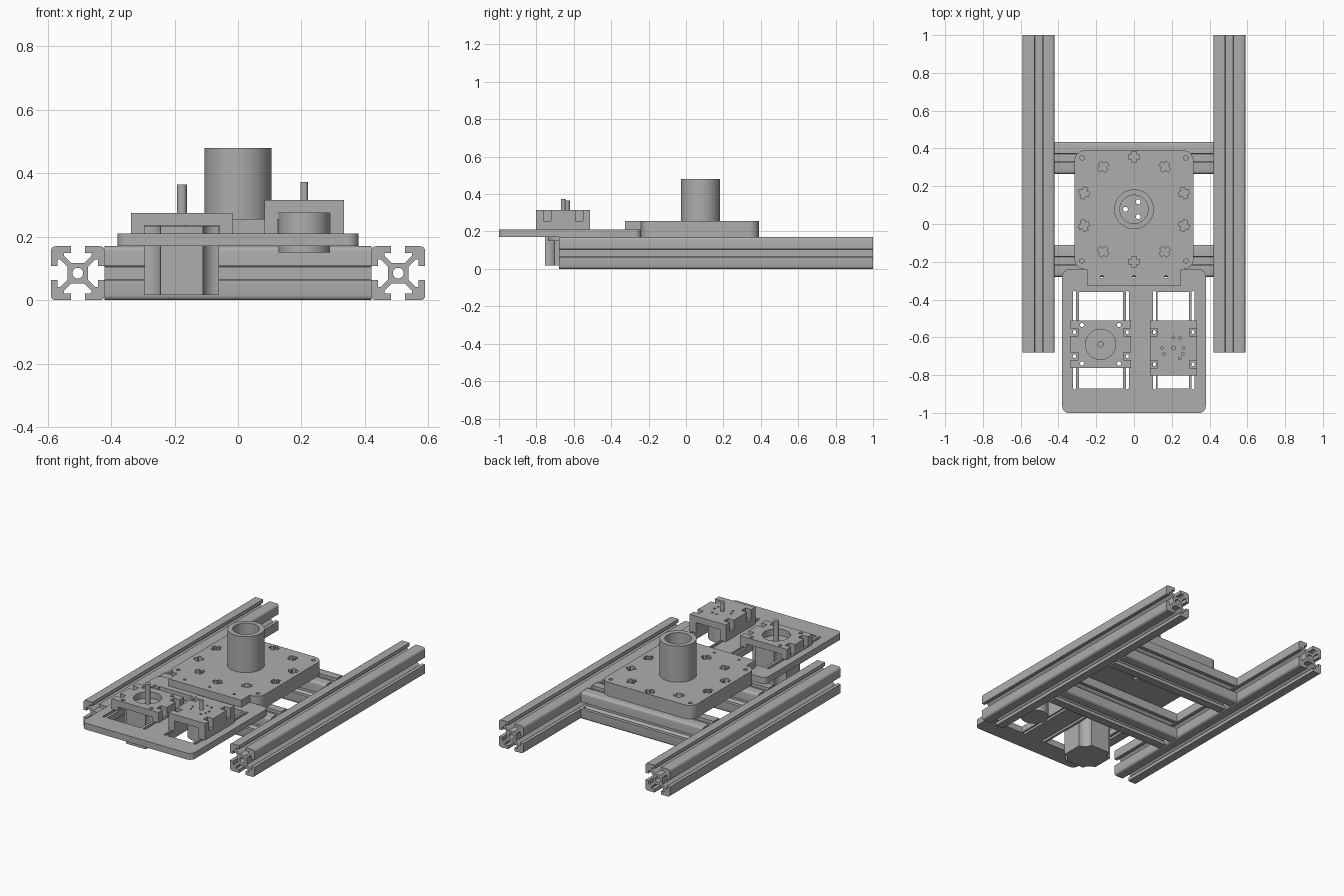
import bpy, bmesh, math
from mathutils import Matrix, Vector

cube = bpy.data.objects.get("Cube")
if cube:
    bpy.data.objects.remove(cube, do_unlink=True)

GREY = (0.42, 0.42, 0.42, 1)
metal = bpy.data.materials.new("plain grey metal")
metal.diffuse_color = GREY
metal.use_nodes = True
metal.node_tree.nodes["Principled BSDF"].inputs["Base Color"].default_value = GREY


def circle(x, y, r, n=24):
    return [(x + r * math.cos(2 * math.pi * i / n), y + r * math.sin(2 * math.pi * i / n)) for i in range(n)]


def rect(x0, x1, y0, y1, r=0.0, concave=False):
    """Rectangle outline with optional rounded or scooped corners."""
    if not r:
        return [(x0, y0), (x1, y0), (x1, y1), (x0, y1)]
    pts = []
    for k, (cx, cy, sx, sy) in enumerate([(x1, y1, 1, 1), (x0, y1, -1, 1), (x0, y0, -1, -1), (x1, y0, 1, -1)]):
        for i in range(9):
            a = math.pi / 2 * (k + i / 8)
            if concave:
                a = math.pi / 2 * (k + 3 - i / 8)
                pts.append((cx + r * math.cos(a), cy + r * math.sin(a)))
            else:
                pts.append((cx - sx * r + r * math.cos(a), cy - sy * r + r * math.sin(a)))
    return pts


def prism(name, outline, z0, z1, holes=(), matrix=None):
    """Extrude an outline with holes from z0 to z1."""
    bm = bmesh.new()
    for loop in [outline, *holes]:
        vs = [bm.verts.new((x, y, z0)) for x, y in loop]
        for a, b in zip(vs, vs[1:] + vs[:1]):
            bm.edges.new((a, b))
    bmesh.ops.triangle_fill(bm, use_beauty=True, use_dissolve=False, edges=bm.edges[:], normal=(0, 0, 1))
    top = bmesh.ops.extrude_face_region(bm, geom=bm.faces[:])["geom"]
    bmesh.ops.translate(bm, vec=(0, 0, z1 - z0), verts=[g for g in top if isinstance(g, bmesh.types.BMVert)])
    if matrix:
        bm.transform(matrix)
    bmesh.ops.recalc_face_normals(bm, faces=bm.faces[:])
    mesh = bpy.data.meshes.new(name)
    bm.to_mesh(mesh)
    bm.free()
    mesh.materials.append(metal)
    obj = bpy.data.objects.new(name, mesh)
    bpy.context.collection.objects.link(obj)
    return obj


def activate(obj):
    bpy.ops.object.select_all(action='DESELECT')
    obj.select_set(True)
    bpy.context.view_layer.objects.active = obj


def cut(obj, cutters):
    """Subtract each cutter, then discard it."""
    for c in cutters:
        c.hide_render = True
        mod = obj.modifiers.new("cut", 'BOOLEAN')
        mod.operation, mod.solver, mod.object = 'DIFFERENCE', 'EXACT', c
        activate(obj)
        bpy.ops.object.modifier_apply(modifier=mod.name)
        bpy.data.objects.remove(c, do_unlink=True)


# Slotted extrusion section: one quarter, turned four times
H = 0.085
arc = [(H - 0.015 + 0.015 * math.cos(a), H - 0.015 + 0.015 * math.sin(a))
       for a in (math.pi / 8 * i for i in range(5))]
half = [(0.032, 0.02), (0.055, 0.043), (0.064, 0.043), (0.064, 0.022), (H, 0.022)]
quarter = half + arc + [(y, x) for x, y in reversed(half)]
section = []
for k in range(4):
    c, s = [(1, 0), (0, 1), (-1, 0), (0, -1)][k]
    section += [(x * c - y * s, x * s + y * c) for x, y in quarter]
bore = circle(0, 0, 0.017)

along_y = Matrix(((1, 0, 0), (0, 0, 1), (0, 1, 0))).to_4x4()
along_x = Matrix(((0, 0, 1), (1, 0, 0), (0, 1, 0))).to_4x4()
for side, x in (("left", 0.505), ("right", -0.505)):
    prism(side + "_rail", section, -0.68, 1.0, [bore], Matrix.Translation((x, 0, H)) @ along_y)
for end, y in (("front", -0.195), ("back", 0.35)):
    prism(end + "_crossbar", section, -0.42, 0.42, [bore], Matrix.Translation((0, y, H)) @ along_x)

# Main plate with corner holes and a ring of cross-shaped pockets
HUB_Y = 0.078
corners = [circle(sx * 0.275, y, 0.012, 16) for sx in (-1, 1) for y in (0.35, -0.195)]
main_plate = prism("main_plate", rect(-0.315, 0.315, -0.24, 0.39, 0.055), 0.17, 0.255, corners)
L, S, W = 0.03, 0.028, 0.012
cross = [(L, -W), (L, W), (W, W), (W, S), (-W, S), (-W, W),
         (-L, W), (-L, -W), (-W, -W), (-W, -S), (W, -S), (W, -W)]
pockets = []
for i in range(10):
    turn = Matrix.Translation((0, HUB_Y, 0)) @ Matrix.Rotation(i * math.pi / 5, 4, 'Z') @ Matrix.Translation((0, 0.278, 0))
    pockets.append(prism("pocket_cutter", cross, 0.2, 0.3, matrix=turn))
cut(main_plate, pockets)

# Tab joining the two plates
screw_holes = [circle(x, -0.28, 0.008, 12) for x in (-0.17, 0, 0.17)]
prism("joining_tab", rect(-0.25, 0.25, -0.325, -0.23), 0.21, 0.255, screw_holes)

# Central tube, with three bolt holes in its floor
prism("centre_tube", circle(0, HUB_Y, 0.105, 64), 0.255, 0.48, [circle(0, HUB_Y, 0.075, 64)])
cut(main_plate, [prism("bolt_cutter", circle(0.045 * math.cos(a), HUB_Y + 0.045 * math.sin(a), 0.013, 16), 0.1, 0.3)
                 for a in (math.pi, math.pi / 3, -math.pi / 3)])

# Front plate with motor windows and adjustment slots
openings = [rect(a, b, -0.872, -0.36) for a, b in ((-0.29, -0.058), (0.125, 0.29))]
openings += [rect(a, a + 0.016, -0.875, -0.355, 0.0075) for a in (-0.323, -0.043, 0.1, 0.305)]
prism("front_plate", rect(-0.38, 0.38, -1.0, -0.24, 0.035), 0.17, 0.21, openings + screw_holes)


def bracket(name, x0, x1, y0, y1, top, roof, channel, holes, notch_y):
    """Motor bracket: channel block with screw notches at both sides."""
    block = prism(name, rect(x0, x1, y0, y1), 0.21, top, holes)
    cutters = [prism("channel_cutter", rect(*channel, y0 - 0.05, y1 + 0.05), 0.15, roof)]
    for y in notch_y:
        for a, b, hx in ((x0 - 0.02, x0 + 0.04, x0 + 0.022), (x1 - 0.04, x1 + 0.02, x1 - 0.022)):
            cutters.append(prism("notch_cutter", rect(a, b, y - 0.02, y + 0.02), top - 0.06, top + 0.05))
            cutters.append(prism("screw_cutter", circle(hx, y, 0.01, 16), 0.15, top))
    cut(block, cutters)


# Large motor and its bracket
MX, MY = -0.177, -0.637
holes = [circle(MX, MY, 0.08, 48)]
holes += [circle(MX + sx * 0.098, MY + sy * 0.102, 0.011, 16) for sx in (-1, 1) for sy in (-1, 1)]
bracket("large_motor_bracket", -0.337, -0.015, -0.762, -0.512, 0.275, 0.235,
        (-0.295, -0.059), holes, (-0.572, -0.7))
prism("large_motor_body", rect(MX - 0.117, MX + 0.117, MY - 0.117, MY + 0.117, 0.05, True), 0.017, 0.233)
prism("large_motor_shaft", circle(MX, MY, 0.016), 0.23, 0.365)

# Small motor and its bracket
SX, SY = 0.209, -0.657
offsets = [(0, 0.057), (0.033, 0.052), (-0.06, 0), (0.053, 0), (-0.052, -0.03), (0.033, -0.055), (0.05, -0.03)]
bracket("small_motor_bracket", 0.084, 0.334, -0.802, -0.512, 0.315, 0.275, (0.125, 0.29),
        [circle(SX + dx, SY + dy, 0.007, 12) for dx, dy in offsets], (-0.572, -0.742))
prism("small_motor_body", circle(SX, SY, 0.081, 48), 0.15, 0.274)
prism("small_motor_shaft", circle(SX, SY, 0.012), 0.27, 0.373)

# Smooth the curved walls, keep edges crisp
for obj in [o for o in bpy.context.collection.objects if o.type == 'MESH']:
    activate(obj)
    bpy.ops.object.shade_smooth_by_angle(angle=math.radians(31))
